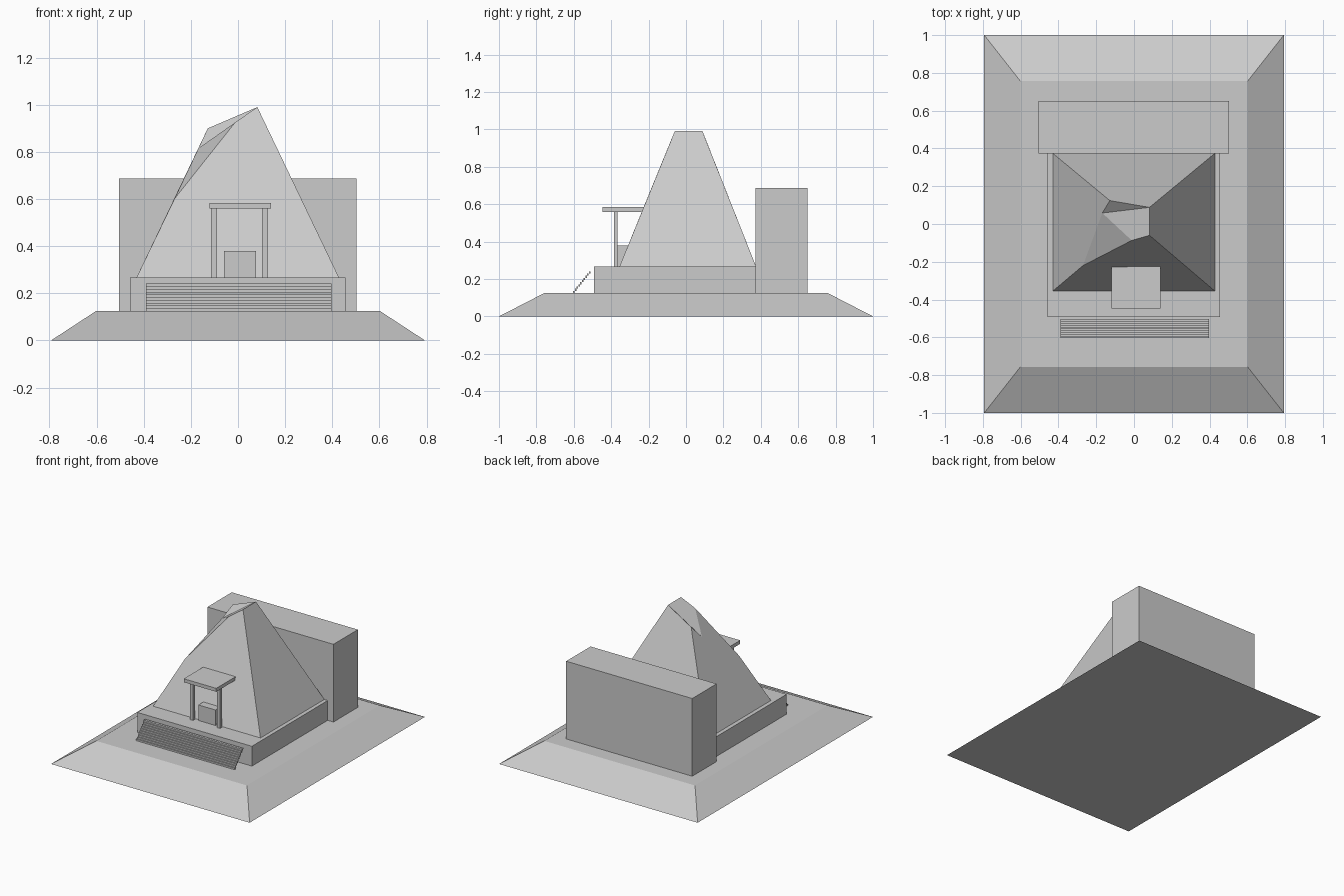
import bpy

if "Cube" in bpy.data.objects:
    bpy.data.objects.remove(bpy.data.objects["Cube"])


def mesh_object(name, verts, faces):
    mesh = bpy.data.meshes.new(name)
    mesh.from_pydata(verts, [], faces)
    mesh.update()
    obj = bpy.data.objects.new(name, mesh)
    bpy.context.collection.objects.link(obj)
    return obj


def frustum(name, low, high, z0, z1):
    """Four-sided block between two (x0, x1, y0, y1) rectangles."""
    verts = []
    for (x0, x1, y0, y1), z in ((low, z0), (high, z1)):
        verts += [(x0, y0, z), (x1, y0, z), (x1, y1, z), (x0, y1, z)]
    sides = [(i, (i + 1) % 4, (i + 1) % 4 + 4, i + 4) for i in range(4)]
    return mesh_object(name, verts, [(3, 2, 1, 0), (4, 5, 6, 7)] + sides)


def box(name, x0, x1, y0, y1, z0, z1):
    return frustum(name, (x0, x1, y0, y1), (x0, x1, y0, y1), z0, z1)


# Sloped ground mound, raised platform and rear block
frustum("ground_mound", (-0.793, 0.793, -1, 1), (-0.602, 0.602, -0.757, 0.757), 0, 0.125)
box("platform", -0.459, 0.456, -0.493, 0.372, 0.125, 0.268)
box("rear_block", -0.505, 0.502, 0.372, 0.65, 0.125, 0.686)

# Pyramid with a broken upper left corner
corners = [
    (-0.43, -0.355, 0.268), (0.428, -0.355, 0.268),
    (0.428, 0.374, 0.268), (-0.43, 0.374, 0.268),
    (0.082, -0.06, 0.99), (0.082, 0.088, 0.99),   # 4, 5 summit edge
    (-0.012, -0.087, 0.925),                      # 6 break on the front face
    (-0.27, -0.22, 0.6),                          # 7 break on the front left edge
    (-0.168, 0.058, 0.815),                       # 8 break on the left face
    (-0.128, 0.124, 0.9),                         # 9 break on the back left edge
]
mesh_object("broken_pyramid", corners, [
    (3, 2, 1, 0), (0, 1, 4, 6, 7), (1, 2, 5, 4), (2, 3, 9, 5),
    (3, 0, 7, 8, 9), (7, 6, 8), (6, 4, 5, 8), (8, 5, 9)])

# Entrance porch: roof slab, two posts and doorway block
box("porch_roof", -0.12, 0.139, -0.447, -0.225, 0.559, 0.584)
for side, x in (("left", -0.102), ("right", 0.114)):
    box(side + "_porch_post", x - 0.013, x + 0.013, -0.386, -0.365, 0.268, 0.56)
box("doorway_block", -0.06, 0.076, -0.366, -0.24, 0.268, 0.38)

# Thin folded staircase leaning towards the platform
steps, thickness = 10, 0.008
rise, run = 0.116 / steps, 0.094 / steps
front = [(-0.604, 0.125)]
for i in range(steps):
    front += [(-0.604 + i * run, 0.125 + (i + 1) * rise),
              (-0.604 + (i + 1) * run, 0.125 + (i + 1) * rise)]
n = len(front)
verts = [(x, y + dy, z) for dy in (0, thickness) for x in (-0.39, 0.396) for y, z in front]
faces = []
for i in range(n - 1):
    faces += [(i, n + i, n + i + 1, i + 1),
              (2 * n + i, 2 * n + i + 1, 3 * n + i + 1, 3 * n + i),
              (i, i + 1, 2 * n + i + 1, 2 * n + i),
              (n + i, 3 * n + i, 3 * n + i + 1, n + i + 1)]
faces += [(0, 2 * n, 3 * n, n), (n - 1, 2 * n - 1, 4 * n - 1, 3 * n - 1)]
mesh_object("front_stairs", verts, faces)
